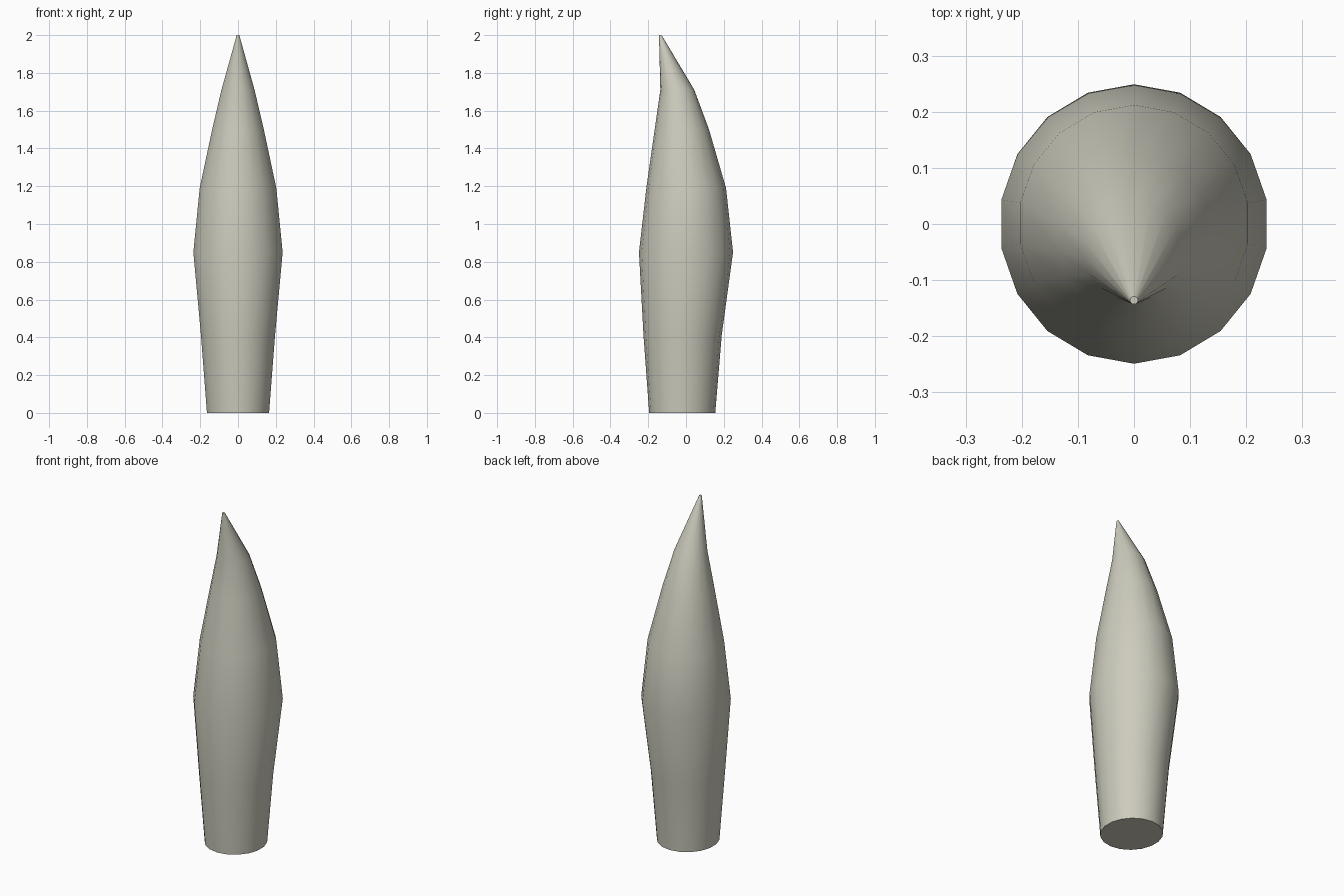
import bpy, bmesh, math

if "Cube" in bpy.data.objects:
    bpy.data.objects.remove(bpy.data.objects["Cube"])

SIDES = 18

# Cross-sections: height, half width, centre y, half depth
sections = [
    (0.00, 0.167, -0.020, 0.175),
    (0.41, 0.199, -0.018, 0.207),
    (0.85, 0.240, 0.000, 0.249),
    (1.19, 0.206, 0.001, 0.211),
    (1.50, 0.139, -0.022, 0.144),
    (1.71, 0.089, -0.046, 0.090),
    (2.00, 0.007, -0.136, 0.007),
]

bone = bpy.data.materials.new("pale_bone")
bone.diffuse_color = (0.61, 0.60, 0.51, 1)
bone.use_nodes = True
bone.node_tree.nodes["Principled BSDF"].inputs["Base Color"].default_value = bone.diffuse_color

# Loft the sections into one tapering, hooked spike
bm = bmesh.new()
rings = []
for z, rx, cy, ry in sections:
    angles = [math.pi / 2 + 2 * math.pi * i / SIDES for i in range(SIDES)]
    rings.append([bm.verts.new((rx * math.cos(a), cy + ry * math.sin(a), z)) for a in angles])
for low, high in zip(rings, rings[1:]):
    for i in range(SIDES):
        j = (i + 1) % SIDES
        bm.faces.new((low[i], low[j], high[j], high[i]))

# Flat base and tiny flat tip
bm.faces.new(rings[0][::-1])
bm.faces.new(rings[-1])

mesh = bpy.data.meshes.new("spike")
bm.to_mesh(mesh)
bm.free()
mesh.materials.append(bone)
spike = bpy.data.objects.new("spike", mesh)
bpy.context.collection.objects.link(spike)

# Smooth sides, crisp base edge
bpy.context.view_layer.objects.active = spike
spike.select_set(True)
bpy.ops.object.shade_smooth_by_angle(angle=math.radians(50))
